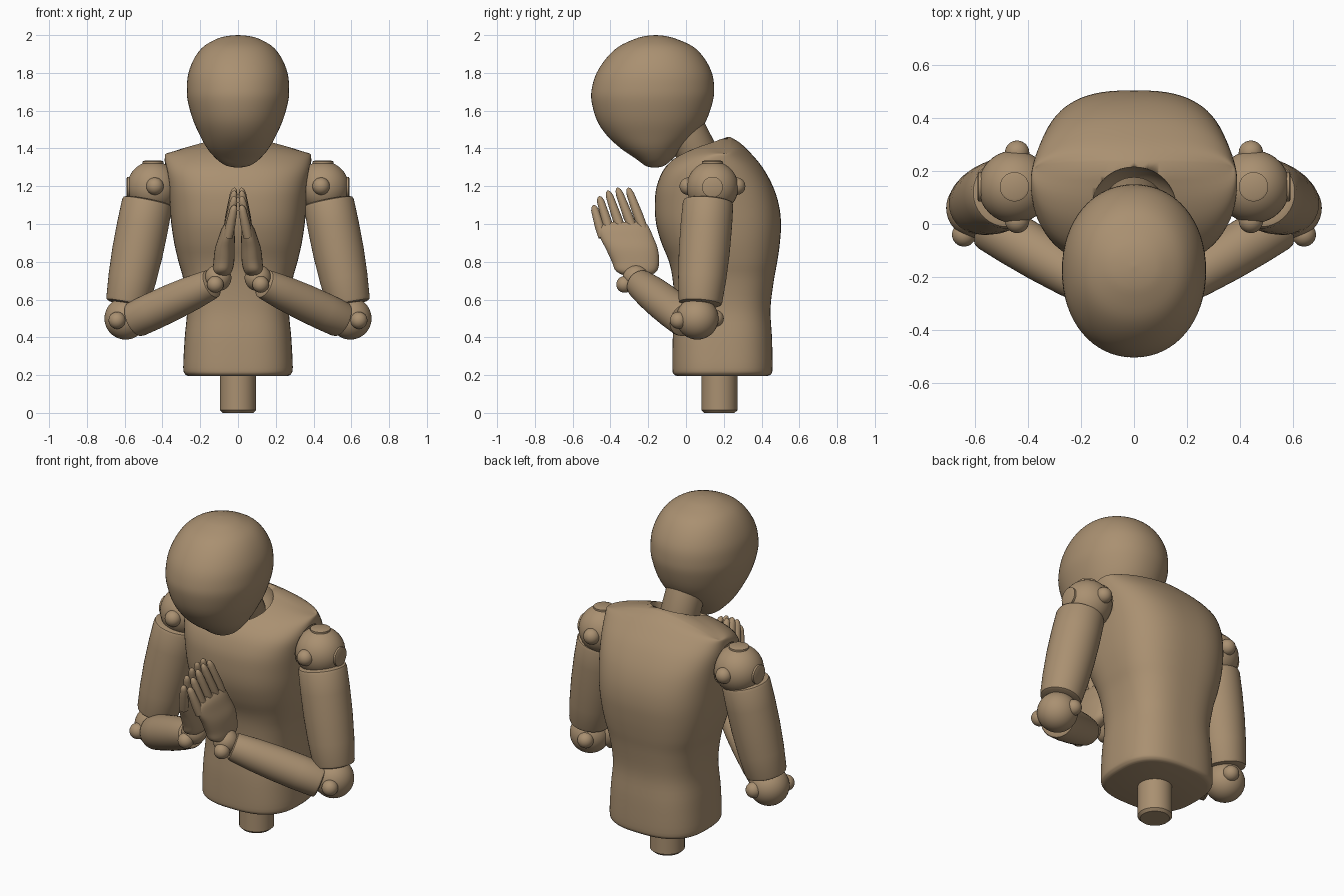
import bpy, bmesh, math
from mathutils import Vector

if "Cube" in bpy.data.objects:
    bpy.data.objects.remove(bpy.data.objects["Cube"])

mat = bpy.data.materials.new("tan_plastic")
mat.diffuse_color = (0.40, 0.28, 0.165, 1)
mat.use_nodes = True
mat.node_tree.nodes["Principled BSDF"].inputs["Base Color"].default_value = mat.diffuse_color


def finish(name, bm, mirror=False, angle=40):
    """Turn a bmesh into a smooth shaded object, optionally mirrored in x."""
    bmesh.ops.remove_doubles(bm, verts=bm.verts, dist=1e-5)
    bmesh.ops.recalc_face_normals(bm, faces=bm.faces)
    me = bpy.data.meshes.new(name)
    bm.to_mesh(me)
    bm.free()
    ob = bpy.data.objects.new(name, me)
    bpy.context.collection.objects.link(ob)
    me.materials.append(mat)
    bpy.ops.object.select_all(action='DESELECT')
    bpy.context.view_layer.objects.active = ob
    ob.select_set(True)
    bpy.ops.object.shade_smooth_by_angle(angle=math.radians(angle))
    if mirror:
        ob.modifiers.new("mirror", 'MIRROR')
    return ob


def skin(bm, loops):
    for a, b in zip(loops, loops[1:]):
        n = len(a)
        for i in range(n):
            bm.faces.new((a[i], a[(i + 1) % n], b[(i + 1) % n], b[i]))


def spline(rows, steps):
    """Catmull-Rom through rows of numbers."""
    out = []
    for k in range(len(rows) - 1):
        p = [rows[max(0, min(len(rows) - 1, k + d))] for d in (-1, 0, 1, 2)]
        for s in range(steps):
            t = s / steps
            out.append([0.5 * (2 * b + (c - a) * t + (2 * a - 5 * b + 4 * c - d) * t * t
                               + (3 * b - a - 3 * c + d) * t ** 3) for a, b, c, d in zip(*p)])
    return out + [list(rows[-1])]


def loft(name, rings, power=2.0, n=64, steps=4, mirror=False):
    """Rings: z, centre x, half width, front y, back y, drop at the sides."""
    bm = bmesh.new()
    loops = []
    for z, xc, hw, yf, yb, drop in spline(rings, steps):
        loop = []
        for i in range(n):
            c, s = math.cos(math.tau * i / n), math.sin(math.tau * i / n)
            u = math.copysign(abs(c) ** (2 / power), c)
            v = math.copysign(abs(s) ** (2 / power), s)
            loop.append(bm.verts.new((xc + hw * u, (yf + yb) / 2 + (yb - yf) / 2 * v,
                                      z - drop * abs(u) ** 1.5)))
        loops.append(loop)
    skin(bm, loops)
    for lp in (loops[0], loops[-1]):          # caps made of strips
        for i in range(n // 2):
            quad = [lp[i], lp[i + 1], lp[n - i - 1], lp[(n - i) % n]]
            bm.faces.new(list(dict.fromkeys(quad)))
    return finish(name, bm, mirror)


def tube(name, p0, p1, profile, n=40, mirror=False):
    """Lathe (fraction along axis, radius) pairs around the line p0-p1."""
    p0, p1 = Vector(p0), Vector(p1)
    q = (p1 - p0).to_track_quat('Z', 'Y')
    bm = bmesh.new()
    loops = []
    for t, r in profile:
        c = p0.lerp(p1, t)
        loops.append([bm.verts.new(c + q @ Vector((r * math.cos(math.tau * i / n),
                                                   r * math.sin(math.tau * i / n), 0))) for i in range(n)])
    skin(bm, loops)
    bm.faces.new(loops[0])
    bm.faces.new(loops[-1])
    return finish(name, bm, mirror)


def ball(name, c, r, mirror=True):
    bm = bmesh.new()
    bmesh.ops.create_uvsphere(bm, u_segments=40, v_segments=24, radius=r)
    bmesh.ops.translate(bm, verts=bm.verts, vec=c)
    return finish(name, bm, mirror)


# Stand peg and torso
tube("stand_peg", (0, 0.177, 0), (0, 0.177, 0.24), [(0, 0.08), (0.06, 0.095), (1, 0.095)])
torso = loft("torso", [
    (0.195, 0, 0.262, -0.045, 0.43, 0), (0.205, 0, 0.28, -0.065, 0.45, 0),
    (0.24, 0, 0.29, -0.072, 0.458, 0), (0.40, 0, 0.282, -0.07, 0.455, 0),
    (0.55, 0, 0.27, -0.06, 0.447, 0), (0.70, 0, 0.288, -0.07, 0.465, 0),
    (0.80, 0, 0.315, -0.09, 0.483, 0), (0.90, 0, 0.338, -0.13, 0.497, 0),
    (1.00, 0, 0.353, -0.158, 0.503, 0), (1.10, 0, 0.363, -0.165, 0.492, 0),
    (1.20, 0, 0.374, -0.155, 0.46, 0), (1.30, 0, 0.385, -0.11, 0.405, 0.02),
    (1.38, 0, 0.388, -0.02, 0.338, 0.04), (1.43, 0, 0.384, 0.08, 0.285, 0.06),
    (1.46, 0, 0.37, 0.18, 0.235, 0.085)], power=2.7, n=80)

# Sockets for the neck and the shoulders
for name, c, r, m in (("neck_socket", (0, 0.05, 1.45), 0.165, False),
                      ("shoulder_socket", (0.46, 0.14, 1.2), 0.15, True)):
    cutter = ball(name, c, r, m)
    cutter.hide_render = True
    cutter.hide_set(True)
    cutter.display_type = 'WIRE'
    mod = torso.modifiers.new(name, 'BOOLEAN')
    mod.operation = 'DIFFERENCE'
    mod.object = cutter

# Neck and head
tube("neck", (0, 0.09, 1.31), (0, -0.06, 1.61), [(0, 0.09), (0.08, 0.11), (1, 0.108)])
loft("head", [
    (1.298, 0, 0.002, -0.167, -0.163, 0), (1.303, 0, 0.04, -0.20, -0.13, 0),
    (1.315, 0, 0.075, -0.225, -0.105, 0), (1.345, 0, 0.115, -0.265, -0.07, 0),
    (1.40, 0, 0.163, -0.345, -0.015, 0), (1.47, 0, 0.202, -0.42, 0.055, 0),
    (1.55, 0, 0.238, -0.472, 0.108, 0), (1.65, 0, 0.266, -0.50, 0.142, 0),
    (1.72, 0, 0.271, -0.498, 0.149, 0), (1.80, 0, 0.262, -0.473, 0.137, 0),
    (1.88, 0, 0.23, -0.42, 0.095, 0), (1.94, 0, 0.182, -0.355, 0.036, 0),
    (1.98, 0, 0.112, -0.27, -0.052, 0), (1.995, 0, 0.057, -0.215, -0.108, 0),
    (2.00, 0, 0.002, -0.162, -0.158, 0)], power=2.1)


def limb(r0, rm, r1):
    return [(0, r0 * 0.85), (0.01, r0 * 0.96), (0.035, r0), (0.25, (r0 + rm) / 2 + 0.002), (0.5, rm),
            (0.75, (r1 + rm) / 2 + 0.002), (0.965, r1), (0.99, r1 * 0.96), (1, r1 * 0.85)]


# Shoulder joint with pins and caps
ball("shoulder_ball", (0.45, 0.14, 1.195), 0.137)
for side, y in (("front", 0.012), ("back", 0.268)):
    ball("shoulder_pin_" + side, (0.44, y, 1.2), 0.046)
for side, d in (("top", (0, 0, 0.14)), ("outer", (0.14, 0, 0))):
    c = Vector((0.45, 0.14, 1.195))
    tube("shoulder_cap_" + side, c, c + Vector(d), [(0, 0.055), (0.97, 0.055), (1, 0.045)], mirror=True)

# Arms
tube("upper_arm", (0.478, 0.118, 1.125), (0.587, 0.075, 0.575), limb(0.134, 0.135, 0.116), mirror=True)
ball("elbow_ball", (0.595, 0.06, 0.50), 0.112)
ball("elbow_pin_front", (0.64, -0.04, 0.49), 0.045)
ball("elbow_pin_back", (0.56, 0.155, 0.50), 0.045)
tube("forearm", (0.55, 0.0, 0.492), (0.135, -0.247, 0.685), limb(0.097, 0.097, 0.08), mirror=True)
ball("wrist_ball", (0.105, -0.265, 0.715), 0.07)
ball("wrist_pin", (0.12, -0.325, 0.68), 0.044)

# Hands pressed together
loft("palm", [
    (0.72, 0.085, 0.03, -0.31, -0.20, 0), (0.75, 0.082, 0.05, -0.37, -0.155, 0),
    (0.80, 0.075, 0.055, -0.392, -0.142, 0), (0.87, 0.07, 0.052, -0.425, -0.15, 0),
    (0.93, 0.06, 0.043, -0.455, -0.173, 0), (0.98, 0.053, 0.032, -0.46, -0.195, 0),
    (1.01, 0.048, 0.015, -0.42, -0.215, 0)], power=2.3, n=40, mirror=True)
fingers = [(-0.44, 0.93, -0.49, 1.10), (-0.40, 0.95, -0.46, 1.147), (-0.34, 0.96, -0.415, 1.177),
           (-0.28, 0.97, -0.364, 1.192), (-0.225, 0.97, -0.307, 1.192)]
for k, (y0, z0, y1, z1) in enumerate(fingers):
    tube(f"finger_{k + 1}", (0.053, y0, z0), (0.018, y1, z1),
         [(0, 0.024), (0.3, 0.026), (0.6, 0.023), (0.85, 0.02), (0.94, 0.015), (0.98, 0.009), (1, 0.002)],
         n=20, mirror=True)
